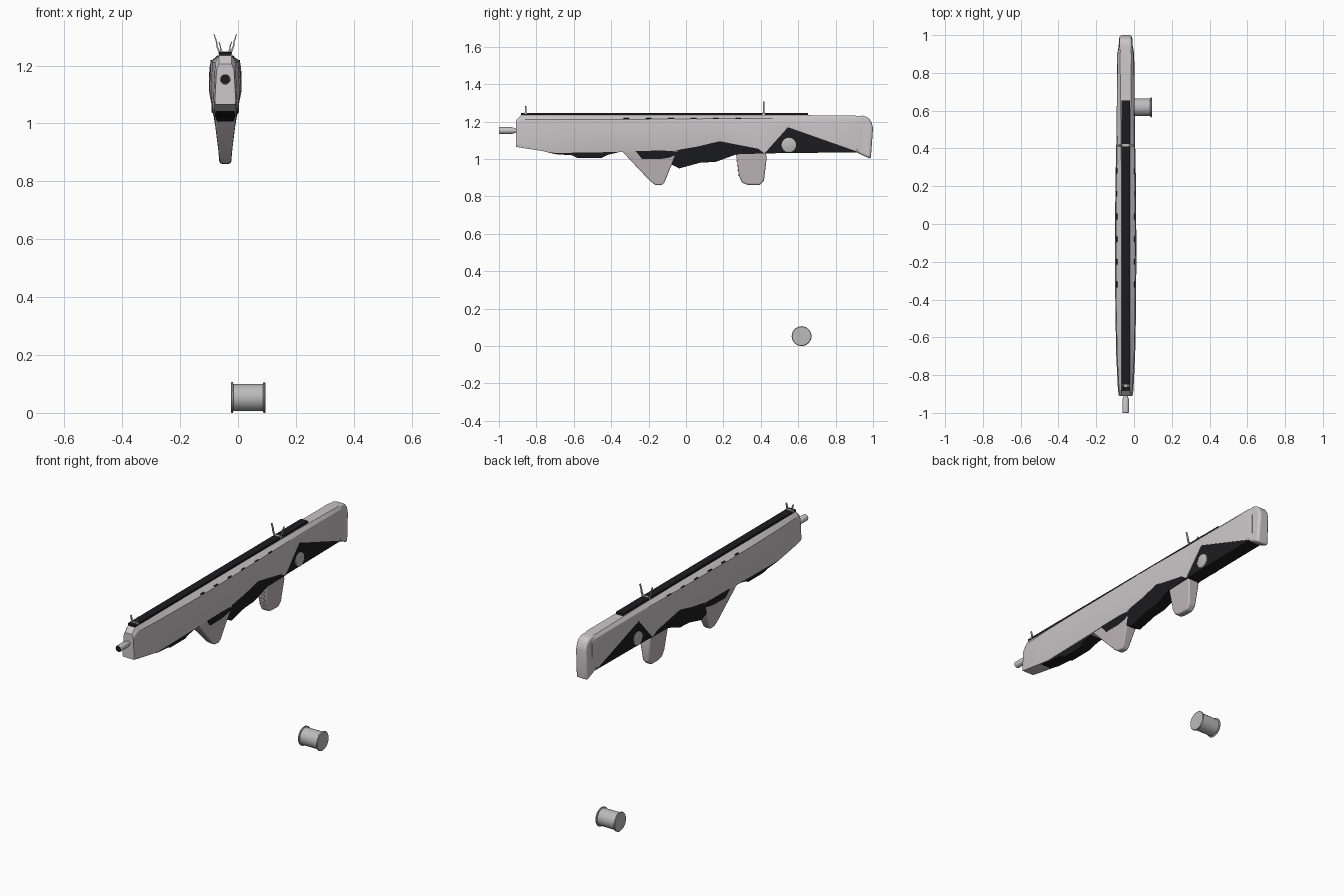
import bpy, bmesh, math
from mathutils import Matrix

CX = -0.044  # centre plane of the rifle


def material(name, rgb):
    m = bpy.data.materials.new(name)
    m.diffuse_color = (*rgb, 1)
    return m


SHELL = material("shell_grey", (0.60, 0.57, 0.58))
GRIP = material("grip_grey", (0.53, 0.48, 0.50))
BLACK = material("black", (0.012, 0.012, 0.014))
METAL = material("metal", (0.50, 0.50, 0.50))


def finish(bm, name, mat, bevel=0.0, angle=30):
    bmesh.ops.recalc_face_normals(bm, faces=bm.faces)
    me = bpy.data.meshes.new(name)
    bm.to_mesh(me)
    bm.free()
    ob = bpy.data.objects.new(name, me)
    bpy.context.collection.objects.link(ob)
    me.materials.append(mat)
    if bevel:
        b = ob.modifiers.new("Bevel", "BEVEL")
        b.width, b.segments, b.limit_method = bevel, 3, "ANGLE"
        b.angle_limit = math.radians(35)
    bpy.ops.object.select_all(action="DESELECT")
    ob.select_set(True)
    bpy.context.view_layer.objects.active = ob
    bpy.ops.object.shade_smooth_by_angle(angle=math.radians(angle))
    return ob


def loft(name, rings, mat, **kw):
    bm = bmesh.new()
    vs = [[bm.verts.new(p) for p in r] for r in rings]
    n = len(vs[0])
    for a, b in zip(vs, vs[1:]):
        for i in range(n):
            bm.faces.new((a[i], a[(i + 1) % n], b[(i + 1) % n], b[i]))
    bm.faces.new(vs[0])
    bm.faces.new(vs[-1])
    return finish(bm, name, mat, **kw)


def plate(name, pts, mat, **kw):
    """Side outline of (y, z, half width) points, given thickness across x."""
    return loft(name, [[(CX + s * w, y, z) for y, z, w in pts] for s in (-1, 1)], mat, **kw)


def lathe(name, prof, axis, at, mat, n=28):
    """Profile of (distance along axis, radius) turned around x or y."""
    rings = []
    for d, r in prof:
        ring = []
        for i in range(n):
            a = math.tau * i / n
            u, v = r * math.cos(a), r * math.sin(a)
            ring.append((at[0] + d, at[1] + u, at[2] + v) if axis == "x"
                        else (at[0] + u, at[1] + d, at[2] + v))
        rings.append(ring)
    return loft(name, rings, mat)


def box(name, loc, size, mat, bevel=0.0):
    bm = bmesh.new()
    bmesh.ops.create_cube(bm, size=1, matrix=Matrix.Translation(loc) @ Matrix.Diagonal((*size, 1)))
    return finish(bm, name, mat, bevel)


# Main shell: y, then half width and height of top, shoulder, side ridge, bottom edge
stations = [
    (-0.91, .022, 1.205, .030, 1.185, .036, 1.078, .034, 1.066),
    (-0.88, .022, 1.235, .035, 1.210, .041, 1.085, .036, 1.060),
    (-0.70, .022, 1.235, .045, 1.212, .050, 1.100, .040, 1.032),
    (-0.45, .022, 1.235, .050, 1.212, .055, 1.120, .042, 1.036),
    (-0.25, .022, 1.235, .051, 1.212, .056, 1.110, .042, 1.040),
    (-0.05, .022, 1.235, .051, 1.214, .056, 1.150, .042, 1.040),
    (0.18, .022, 1.235, .050, 1.216, .055, 1.190, .045, 1.095),
    (0.385, .024, 1.235, .046, 1.216, .051, 1.190, .044, 1.055),
    (0.42, .024, 1.235, .045, 1.216, .050, 1.190, .043, 1.030),
    (0.545, .026, 1.235, .043, 1.218, .048, 1.200, .044, 1.170),
    (0.90, .030, 1.232, .041, 1.215, .045, 1.180, .042, 1.045),
    (0.945, .022, 1.228, .034, 1.210, .037, 1.170, .036, 1.030),
]
rings = []
for y, *q in stations:
    half = list(zip(q[::2], q[1::2]))
    rings.append([(CX + w, y, z) for w, z in half] + [(CX - w, y, z) for w, z in half[::-1]])
loft("main_shell", rings, SHELL, angle=14)

# Butt pad
plate("butt_pad", [(.88, 1.225, .036), (.945, 1.232, .034), (.975, 1.222, .032), (.993, 1.195, .032),
                   (1.0, 1.165, .032), (.988, 1.0, .036), (.915, 1.033, .038)], SHELL, bevel=.012)

# Black under-frame pieces
plate("front_underframe", [(-.90, 1.075, .030), (-.70, 1.026, .034), (-.61, 1.020, .034), (-.58, 1.006, .028),
                           (-.45, 1.006, .028), (-.42, 1.022, .034), (-.36, 1.036, .036),
                           (-.36, 1.08, .036)], BLACK)
plate("middle_underframe", [(-.27, 1.043, .043), (-.235, 1.0, .036), (-.08, 1.0, .034), (-.075, .97, .030),
                            (-.035, .950, .028), (.075, .980, .032), (.16, .985, .032), (.27, 1.025, .036),
                            (.43, 1.03, .040), (.385, 1.06, .044), (.18, 1.10, .044),
                            (-.05, 1.046, .043)], BLACK)
plate("stock_underframe", [(.415, 1.030, .037), (.92, 1.036, .038), (.92, 1.05, .041),
                           (.545, 1.175, .043), (.43, 1.05, .040)], BLACK)

# Grips, narrowing downward
plate("fore_grip", [(-.345, 1.045, .040), (-.19, .880, .020), (-.165, .862, .018), (-.13, .860, .018),
                    (-.115, .875, .020), (-.06, 1.01, .037), (-.05, 1.045, .040)], GRIP, bevel=.006)
plate("rear_grip", [(.265, 1.045, .036), (.285, .905, .024), (.300, .873, .021), (.33, .862, .020),
                    (.395, .860, .020), (.417, .885, .022), (.432, 1.01, .034), (.42, 1.045, .036)],
      GRIP, bevel=.008)
for i in range(4):
    z = .915 + .025 * i
    box(f"grip_rib_{i}", (CX, .285 - .003 * i, z), (.034, .012, .010), GRIP, .003)

# Top rail, in two lengths either side of the rear sight
box("top_rail_front", (CX, -.236, 1.240), (.044, 1.292, .012), BLACK)
box("top_rail_rear", (CX, .537, 1.240), (.044, .232, .012), BLACK)

# Small slots along each shoulder
for s in (-1, 1):
    for i in range(6):
        box(f"vent_slot_{i}_{'left' if s < 0 else 'right'}", (CX + s * .047, -.32 + .12 * i, 1.217),
            (.007, .03, .004), BLACK)

# Cross tube through the stock
lathe("stock_cross_tube", [(-.048, .034), (-.046, .039), (.046, .039), (.048, .034)],
      "x", (CX, .55, 1.075), METAL, 16)

# Barrel and dark bore
lathe("barrel", [(0, .016), (.003, .018), (.068, .018), (.09, .011), (.13, .011)],
      "y", (CX, -.9995, 1.152), SHELL, 20)
lathe("bore", [(0, .0155), (.004, .0155)], "y", (CX, -1.0, 1.152), BLACK, 20)


# Forked sights: two prongs curving out from a base
def sight(name, y, spread, top):
    h = top - 1.245
    bm = bmesh.new()
    prof = [(.2, 0), (.55, .08), (.72, .3), (.78, .6), (1, 1)]
    for s in (-1, 1):
        loops = []
        for k, (u, v) in enumerate(prof):
            t = .0035 - .0005 * k
            x, z = CX + s * u * spread, 1.245 + v * h
            dx, dz = (0, t) if k == 0 else (t, t * .3)
            loops.append([bm.verts.new(p) for p in (
                (x - dx, y - .005, z + s * dz), (x + dx, y - .005, z - s * dz),
                (x + dx, y + .005, z - s * dz), (x - dx, y + .005, z + s * dz))])
        for a, b in zip(loops, loops[1:]):
            for i in range(4):
                bm.faces.new((a[i], a[(i + 1) % 4], b[(i + 1) % 4], b[i]))
        bm.faces.new(loops[0])
        bm.faces.new(loops[-1])
    finish(bm, name, METAL)
    box(name + "_base", (CX, y, 1.244), (.046, .014, .008), METAL)


sight("front_sight", -.857, .022, 1.282)
sight("rear_sight", .416, .039, 1.308)

# Loose canister on the ground
lathe("canister", [(-.060, .046), (-.060, .050), (-.057, .053), (-.053, .053), (-.051, .047),
                   (.051, .047), (.053, .053), (.057, .053), (.060, .050), (.060, .046)],
      "x", (.035, .618, .053), METAL, 32)
